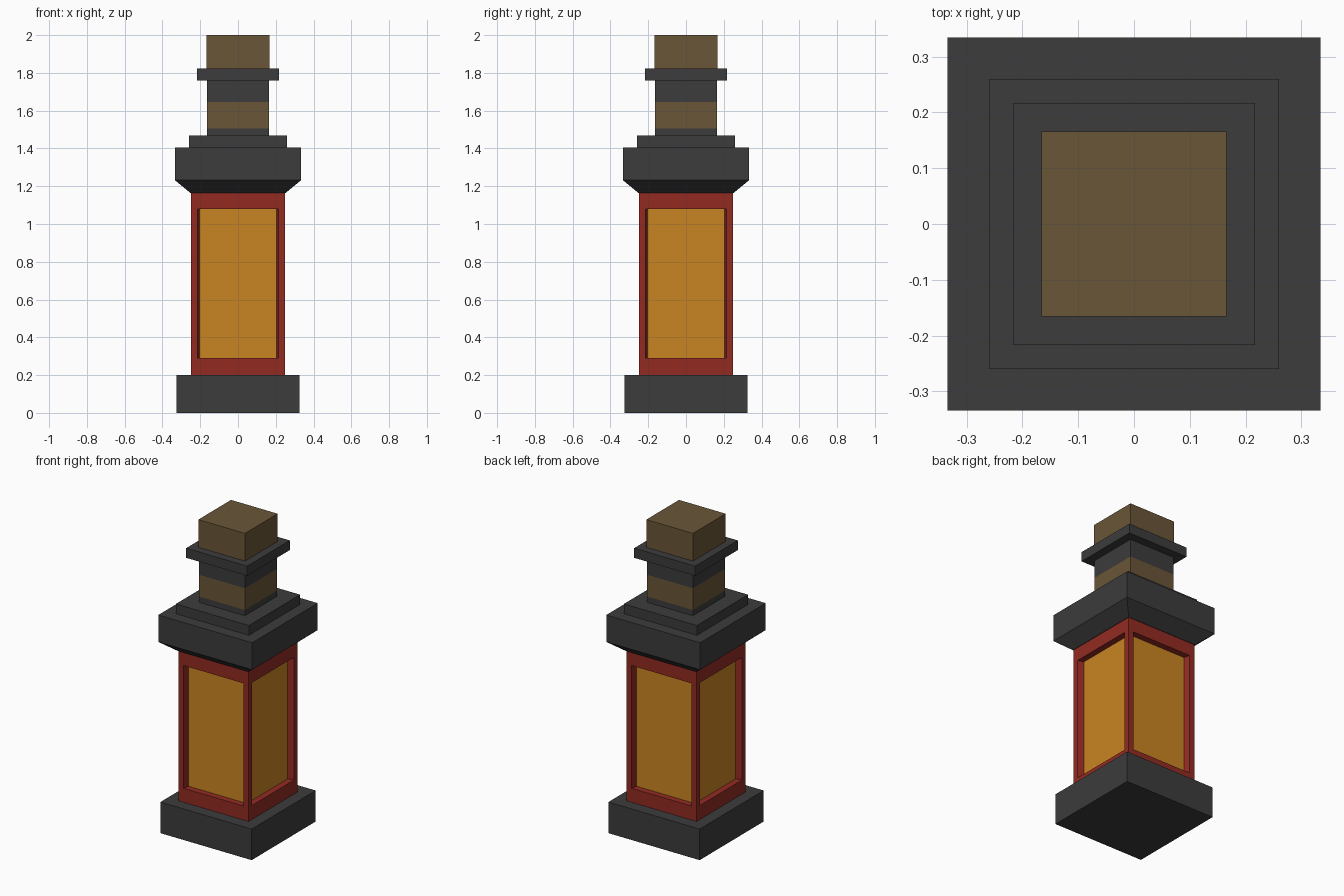
import bpy, bmesh, math
from mathutils import Matrix, Vector

if "Cube" in bpy.data.objects:
    bpy.data.objects.remove(bpy.data.objects["Cube"])


def material(name, rgb):
    m = bpy.data.materials.new(name)
    m.diffuse_color = (*rgb, 1)
    m.use_nodes = True
    m.node_tree.nodes["Principled BSDF"].inputs["Base Color"].default_value = m.diffuse_color
    return m


DARK = material("dark grey", (0.045, 0.045, 0.045))
RED = material("red frame", (0.29, 0.024, 0.016))
AMBER = material("amber glass", (0.584, 0.235, 0.016))
BROWN = material("brown", (0.144, 0.093, 0.040))


def finish(name, bm, mats):
    bmesh.ops.remove_doubles(bm, verts=bm.verts, dist=1e-5)
    bmesh.ops.recalc_face_normals(bm, faces=bm.faces)
    me = bpy.data.meshes.new(name)
    bm.to_mesh(me)
    bm.free()
    for m in mats:
        me.materials.append(m)
    ob = bpy.data.objects.new(name, me)
    bpy.context.collection.objects.link(ob)
    return ob


def square_loft(name, rings, mats, bands=None):
    """Stack of square rings (half width, z); bands = material index per segment."""
    bm = bmesh.new()
    loops = [[bm.verts.new((sx * h, sy * h, z))
              for sx, sy in ((-1, -1), (1, -1), (1, 1), (-1, 1))] for h, z in rings]
    bm.faces.new(loops[0][::-1])
    bm.faces.new(loops[-1])
    for k, (a, b) in enumerate(zip(loops, loops[1:])):
        for i in range(4):
            j = (i + 1) % 4
            f = bm.faces.new((a[i], a[j], b[j], b[i]))
            f.material_index = bands[k] if bands else 0
    return finish(name, bm, mats)


# Foot
square_loft("base", [(0.325, 0), (0.325, 0.2)], [DARK])

# Red body with a recessed amber window on each side
bm = bmesh.new()
for side in range(4):
    rot = Matrix.Rotation(side * math.pi / 2, 3, 'Z')
    loops = []
    # outer edge, opening edge, recessed pane edge: half width, bottom, top, distance
    for h, z0, z1, d in ((0.25, 0.2, 1.168, 0.25),
                         (0.214, 0.29, 1.08, 0.25),
                         (0.205, 0.29, 1.08, 0.21)):
        loops.append([bm.verts.new(rot @ Vector(c)) for c in
                      ((-h, -d, z0), (h, -d, z0), (h, -d, z1), (-h, -d, z1))])
    for a, b in zip(loops, loops[1:]):
        for i in range(4):
            j = (i + 1) % 4
            bm.faces.new((a[i], a[j], b[j], b[i]))
    bm.faces.new(loops[-1]).material_index = 1
bmesh.ops.remove_doubles(bm, verts=bm.verts, dist=1e-5)
bmesh.ops.holes_fill(bm, edges=[e for e in bm.edges if e.is_boundary], sides=4)
finish("lantern_body", bm, [RED, AMBER])

# Cap with sloped underside, then a smaller step
square_loft("cap", [(0.253, 1.165), (0.334, 1.232), (0.334, 1.405)], [DARK])
square_loft("cap_step", [(0.26, 1.405), (0.26, 1.468)], [DARK])

# Banded neck
square_loft("neck", [(0.163, 1.468), (0.163, 1.505), (0.163, 1.645), (0.163, 1.76)],
            [DARK, BROWN], [0, 1, 0])

# Collar and top block
square_loft("collar", [(0.217, 1.76), (0.217, 1.822)], [DARK])
square_loft("top_block", [(0.166, 1.822), (0.166, 2.0)], [BROWN])
